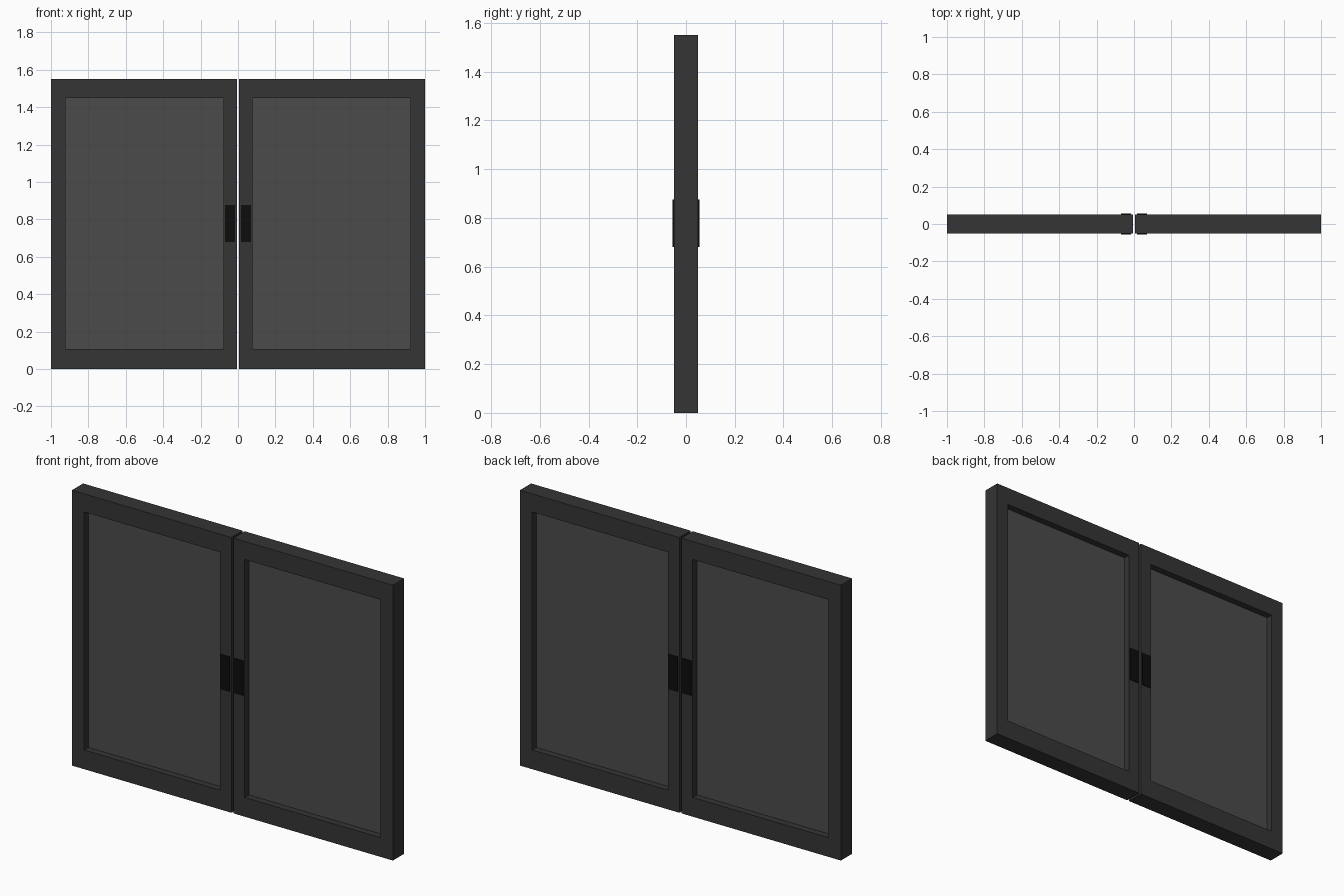
import bpy, bmesh

if "Cube" in bpy.data.objects:
    bpy.data.objects.remove(bpy.data.objects["Cube"])


def material(name, color):
    m = bpy.data.materials.new(name)
    m.diffuse_color = color
    m.use_nodes = True
    m.node_tree.nodes["Principled BSDF"].inputs["Base Color"].default_value = m.diffuse_color
    return m


FRAME = material("dark_frame", (0.035, 0.035, 0.035, 1))
BLACK = material("black_handle", (0.004, 0.004, 0.004, 1))
GLASS = material("tinted_glass", (0.07, 0.07, 0.07, 0.85))


def make_object(name, bm, mat):
    bmesh.ops.recalc_face_normals(bm, faces=bm.faces)
    mesh = bpy.data.meshes.new(name)
    bm.to_mesh(mesh)
    bm.free()
    mesh.materials.append(mat)
    obj = bpy.data.objects.new(name, mesh)
    bpy.context.collection.objects.link(obj)
    return obj


def box(name, x, y, z, mat):
    bm = bmesh.new()
    bmesh.ops.create_cube(bm, size=1)
    for v in bm.verts:
        v.co = [r[0] if c < 0 else r[1] for c, r in zip(v.co, (x, y, z))]
    return make_object(name, bm, mat)


def ring_frame(name, outer, inner, depth, mat):
    """Rectangular frame; outer and inner are (x0, x1, z0, z1)."""
    bm = bmesh.new()
    loops = []
    for x0, x1, z0, z1 in (outer, inner):
        corners = ((x0, z0), (x1, z0), (x1, z1), (x0, z1))
        loops.append([bm.verts.new((x, -depth, z)) for x, z in corners])
    out, inn = loops
    for i in range(4):
        j = (i + 1) % 4
        bm.faces.new((out[i], out[j], inn[j], inn[i]))
    ext = bmesh.ops.extrude_face_region(bm, geom=bm.faces[:], use_keep_orig=True)
    for v in ext["geom"]:
        if isinstance(v, bmesh.types.BMVert):
            v.co.y = depth
    return make_object(name, bm, mat)


def span(side, a, b):
    return tuple(sorted((side * a, side * b)))


for label, s in (("left", -1), ("right", 1)):
    # Window sash
    ring_frame(label + "_frame", (*span(s, 0.006, 1), 0, 1.55),
               (*span(s, 0.077, 0.923), 0.108, 1.448), 0.05, FRAME)
    # Glass pane set in the middle of the sash
    box(label + "_glass", span(s, 0.077, 0.923), (-0.012, 0.012),
        (0.108, 1.448), GLASS)
    # Pull plates on both faces
    for face, f in (("front", -1), ("back", 1)):
        box(f"{label}_{face}_handle", span(s, 0.015, 0.07),
            span(f, 0.049, 0.055), (0.68, 0.876), BLACK)
